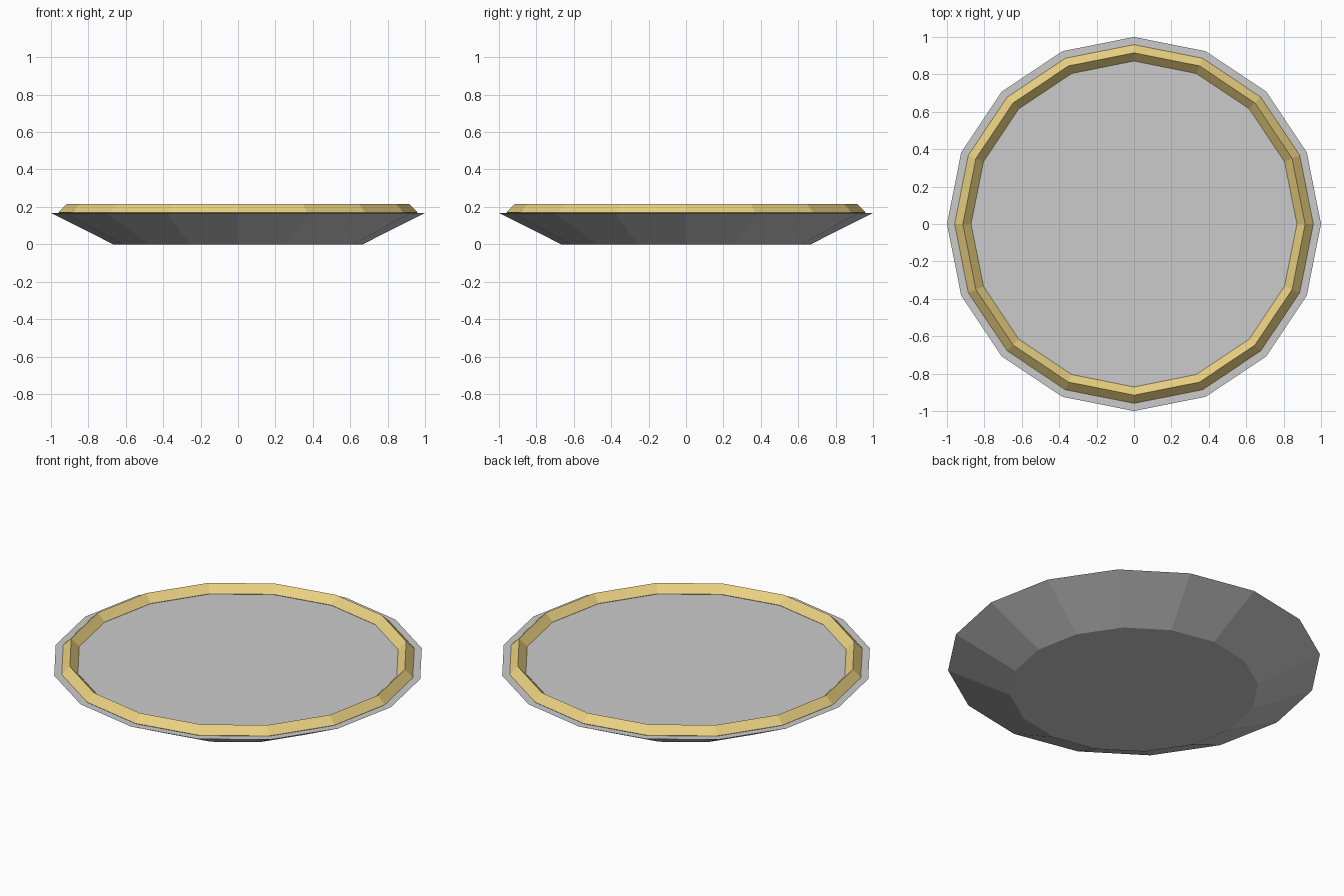
import bpy

if "Cube" in bpy.data.objects:
    bpy.data.objects.remove(bpy.data.objects["Cube"])

SIDES = 16
HEIGHT = 0.168

# Solid flared body with a flat top
bpy.ops.mesh.primitive_cone_add(vertices=SIDES, radius1=0.667, radius2=1.0,
                                depth=HEIGHT, location=(0, 0, HEIGHT / 2))
bpy.context.object.name = "plate_body"

# Gold rim: diamond-section ring half sunk into the top face
bpy.ops.mesh.primitive_torus_add(major_segments=SIDES, minor_segments=4,
                                 major_radius=0.915, minor_radius=0.044,
                                 location=(0, 0, HEIGHT + 0.003))
rim = bpy.context.object
rim.name = "gold_rim"
gold = bpy.data.materials.new("gold")
gold.diffuse_color = (0.83, 0.64, 0.22, 1)
gold.use_nodes = True
gold.node_tree.nodes["Principled BSDF"].inputs["Base Color"].default_value = gold.diffuse_color
rim.data.materials.append(gold)
for p in rim.data.polygons:
    p.use_smooth = False
